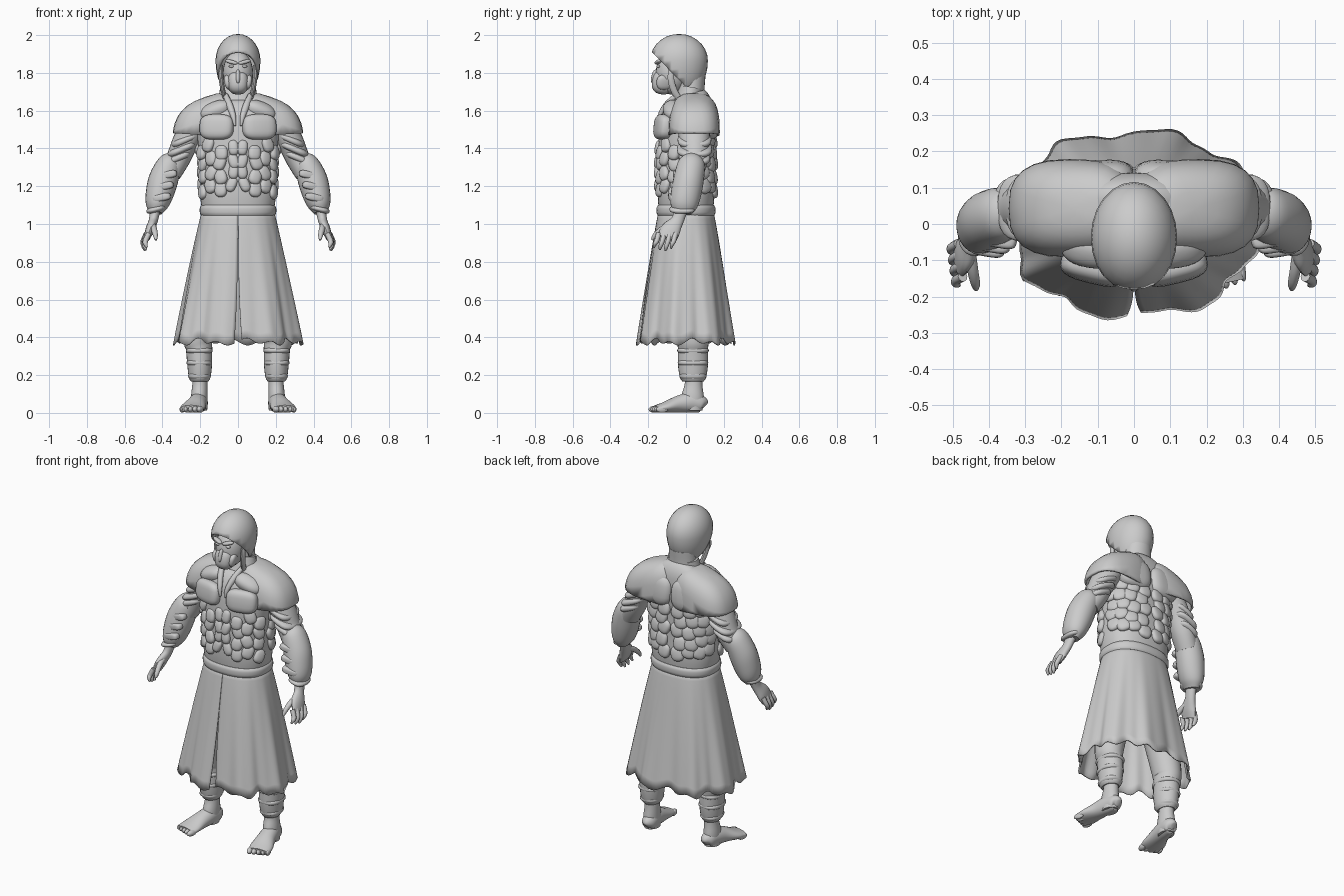
import bpy, bmesh, math, random
from mathutils import Vector, Euler

random.seed(4)
if "Cube" in bpy.data.objects:
    bpy.data.objects.remove(bpy.data.objects["Cube"])

grey = bpy.data.materials.new("plain grey")
grey.use_nodes = True
grey.diffuse_color = (0.6, 0.6, 0.6, 1)
grey.node_tree.nodes["Principled BSDF"].inputs["Base Color"].default_value = (0.6, 0.6, 0.6, 1)


def finish(name, bm, mirror=False, thick=0):
    bmesh.ops.recalc_face_normals(bm, faces=bm.faces)
    me = bpy.data.meshes.new(name)
    bm.to_mesh(me)
    bm.free()
    me.materials.append(grey)
    me.shade_smooth()
    me.set_sharp_from_angle(angle=math.radians(45))
    ob = bpy.data.objects.new(name, me)
    bpy.context.scene.collection.objects.link(ob)
    if thick:
        mod = ob.modifiers.new("Thickness", 'SOLIDIFY')
        mod.thickness, mod.offset = thick, 0
    if mirror:
        ob.modifiers.new("Mirror", 'MIRROR')
    return ob


def blob(bm, loc, size, rot=(0, 0, 0), power=1.0):
    """Rounded block: a sphere pushed towards a box as power drops."""
    new = bmesh.ops.create_uvsphere(bm, u_segments=24, v_segments=14, radius=1)["verts"]
    turn = Euler([math.radians(a) for a in rot]).to_matrix()
    for v in new:
        p = Vector([math.copysign(abs(c) ** power, c) * s for c, s in zip(v.co, size)])
        v.co = turn @ p + Vector(loc)
    return new


def single(name, loc, size, rot=(0, 0, 0), power=1.0, mirror=False):
    bm = bmesh.new()
    blob(bm, loc, size, rot, power)
    return finish(name, bm, mirror)


def cut(bm, point, normal):
    bmesh.ops.bisect_plane(bm, geom=bm.verts[:] + bm.edges[:] + bm.faces[:], plane_co=point,
                           plane_no=normal, clear_outer=True)


def spline(pts, t):
    i = min(int(t), len(pts) - 2)
    f = t - i
    a, b, c, d = (pts[max(0, min(len(pts) - 1, i + k))] for k in (-1, 0, 1, 2))
    return [0.5 * (2*q + (r-p)*f + (2*p-5*q+4*r-s)*f*f + (3*q-p-3*r+s)*f**3)
            for p, q, r, s in zip(a, b, c, d)]


def tube(bm, pts, ref=(0, 1, 0), steps=5, seg=24, power=1.0):
    """Loft of ellipses: each point is x, y, z, radius across, radius along ref."""
    n = (len(pts) - 1) * steps
    rows = [spline(pts, i / steps) for i in range(n + 1)]
    loops = []
    for i, r in enumerate(rows):
        t = Vector(rows[min(n, i + 1)][:3]) - Vector(rows[max(0, i - 1)][:3])
        side = t.cross(Vector(ref)).normalized()
        other = side.cross(t).normalized()
        loop = []
        for k in range(seg):
            a = math.tau * k / seg
            c, s = (math.copysign(abs(q) ** power, q) for q in (math.cos(a), math.sin(a)))
            loop.append(bm.verts.new(Vector(r[:3]) + side * c * r[3] + other * s * r[4]))
        loops.append(loop)
    for lo, hi in zip(loops, loops[1:]):
        for k in range(seg):
            m = (k + 1) % seg
            bm.faces.new((lo[k], lo[m], hi[m], hi[k]))
    bm.faces.new(loops[0])
    bm.faces.new(loops[-1])


def loft(name, pts, mirror=False, **kw):
    bm = bmesh.new()
    tube(bm, pts, **kw)
    return finish(name, bm, mirror)


# Torso, neck and belt
loft("torso", [(0, 0, 1.05, .185, .14), (0, 0, 1.15, .2, .15), (0, 0, 1.3, .195, .148),
               (0, 0, 1.45, .215, .145), (0, .015, 1.56, .22, .14), (0, .04, 1.64, .17, .1),
               (0, .03, 1.69, .09, .07)], seg=48, power=.85)
loft("neck", [(0, .03, 1.6, .1, .09), (0, .03, 1.68, .085, .068), (0, .03, 1.78, .08, .073)])
loft("collar", [(0, .02, 1.62, .13, .1), (0, .02, 1.67, .105, .075), (0, .028, 1.725, .094, .066)])
loft("belt", [(0, 0, 1.045, .195, .15), (0, 0, 1.06, .202, .156), (0, 0, 1.085, .202, .156),
              (0, 0, 1.1, .193, .148)], seg=48, power=.85)
loft("lapel", [(.065, -.05, 1.68, .014, .015), (.045, -.105, 1.63, .018, .015),
               (.025, -.14, 1.57, .014, .012), (.016, -.15, 1.52, .006, .006)], True, seg=10)

# Chest, shoulder blade and belly plates
single("chest_plate", (.112, -.118, 1.513), (.092, .045, .068), (-6, 0, 14), .65, True)
single("collar_plate", (.12, -.07, 1.6), (.085, .05, .045), (28, 22, 10), .85, True)
single("shoulder_blade", (.1, .115, 1.54), (.103, .058, .095), (6, 0, -6), .7, True)


def scale_plate(bm, angle, z, width, height, spin):
    a = math.radians(angle)
    rx, ry = (.195, .147) if z < 1.36 else (.205, .144)
    c, s = math.cos(a), math.sin(a)
    p = [math.copysign(abs(q) ** .85, q) for q in (c, s)]
    facing = math.degrees(math.atan2(s * rx, c * ry))
    blob(bm, (p[0] * rx, p[1] * ry, z), (.022, width, height),
         (random.uniform(-spin, spin), -10, facing), .8)


belly, back = bmesh.new(), bmesh.new()
for row in range(4):
    for col, angle in enumerate((-83, -66, -45, -22)):
        z = 1.41 - row * .07 - (col % 2) * .025 + random.uniform(-.012, .012)
        scale_plate(belly, angle + random.uniform(-3, 3), z, .027 + .007 * (col > 0), .041, 30)
for row in range(5):
    for col in range(4):
        z = 1.45 - row * .065 + col * .008 + random.uniform(-.01, .01)
        scale_plate(back, 80 - col * 21 - (row % 2) * 5, z, .041, .044, 24)
finish("belly_plates", belly, True)
finish("back_plates", back, True)

# Shoulder caps, sloping outwards and cut flat underneath
bm = bmesh.new()
for v in blob(bm, (.17, .043, 1.49), (.172, .13, .178), power=.72):
    v.co.z -= .35 * (v.co.x - .17)
cut(bm, (.25, 0, 1.475), (.06, 0, -1))
finish("shoulder_cap", bm, True, .012)

# Arms with wraps
loft("upper_arm", [(.21, .04, 1.55, .08, .09), (.275, .045, 1.44, .07, .08),
                   (.315, .045, 1.35, .064, .072), (.36, .03, 1.27, .06, .065)], True)
wraps = bmesh.new()
for x, z, r in ((.278, 1.445, .08), (.298, 1.395, .083), (.316, 1.35, .074)):
    blob(wraps, (x, .045, z), (r, r + .01, .022), (0, 24, 0), .7)
finish("upper_arm_wraps", wraps, True)
loft("forearm", [(.34, .035, 1.36, .03, .035), (.36, .03, 1.325, .062, .07), (.393, .015, 1.24, .078, .08),
                 (.415, 0, 1.16, .074, .08), (.43, -.012, 1.1, .06, .072),
                 (.437, -.02, 1.06, .036, .05)], True)
bands = bmesh.new()
for x, y, z in ((.372, -.042, 1.26), (.39, -.055, 1.2), (.405, -.066, 1.14)):
    blob(bands, (x, y, z), (.05, .024, .02), (0, 12, 10), .6)
blob(bands, (.434, -.02, 1.078), (.053, .068, .018), (0, 15, 0), .8)
finish("forearm_bands", bands, True)

# Hands
hand = bmesh.new()
tube(hand, [(.437, -.025, 1.08, .028, .036), (.448, -.045, 1.02, .024, .034),
            (.466, -.08, .97, .024, .052), (.482, -.1, .925, .016, .05)], seg=16)
for i in range(4):
    y = -.055 - i * .03
    x = .484 - .004 * i
    low = .855 + abs(i - 1.3) * .012
    tube(hand, [(x, y, .95, .014, .014), (x + .018, y - .01, .91, .014, .013),
                (x + .018, y - .02, low + .02, .012, .011), (x + .01, y - .024, low, .005, .005)],
         seg=10, steps=3)
tube(hand, [(.452, -.07, 1.0, .016, .017), (.445, -.125, .975, .016, .015), (.437, -.165, .94, .013, .013),
            (.435, -.18, .915, .006, .006)], seg=10, steps=3)
finish("hand", hand, True)

# Skirt with eight broad folds, wavy hem and a narrow front slit
bm = bmesh.new()
cols, levels, grid = 144, 14, []
for j in range(levels + 1):
    t = j / levels
    line = []
    for i in range(cols + 1):
        a = math.pi / 2 + (i / cols * 2 - 1) * (math.pi - .003 - .04 * t ** 3)
        fold = 1 + t * (.05 * math.sin(8 * a + 3.4) + .012 * math.sin(21 * a))
        c, s = (math.copysign(abs(q) ** .88, q) for q in (math.cos(a), math.sin(a)))
        hem = t ** 4 * (.012 * math.sin(16 * a) - .01 * math.sin(8 * a + 3.4))
        line.append(bm.verts.new((c * fold * (.185 + .145 * t ** .9), s * fold * (.14 + .111 * t ** .9),
                                  1.075 - .7 * t + hem)))
    grid.append(line)
for lo, hi in zip(grid, grid[1:]):
    for i in range(cols):
        bm.faces.new((lo[i], lo[i + 1], hi[i + 1], hi[i]))
finish("skirt", bm, thick=.008)

# Legs, cuffs and feet
loft("trouser_leg", [(.1, 0, 1.0, .085, .1), (.15, .02, .7, .09, .1), (.208, .035, .42, .08, .088),
                     (.206, .037, .34, .07, .08), (.203, .037, .26, .066, .08),
                     (.203, .037, .19, .058, .07), (.203, .037, .165, .045, .055)], True)
cuffs = bmesh.new()
for z, r in ((.33, .071), (.265, .068), (.195, .059)):
    blob(cuffs, (.205, .037, z), (r, r + .013, .022), power=.8)
finish("trouser_cuffs", cuffs, True)
loft("ankle", [(.203, .04, .22, .038, .045), (.202, .04, .15, .04, .047), (.205, .035, .08, .044, .06),
               (.205, .035, .012, .042, .052)], True)
foot = bmesh.new()
tube(foot, [(.2, .1, .035, .012, .02), (.2, .085, .045, .038, .043), (.207, .03, .055, .047, .054),
            (.22, -.04, .046, .053, .045), (.238, -.11, .03, .066, .029), (.248, -.16, .021, .062, .02)],
     ref=(0, 0, 1))
for i in range(5):
    blob(foot, (.2 + i * .024, -.166 + i * .01, .019), (.017 - .0015 * i, .033, .018), (0, 0, 14))
finish("foot", foot, True)

# Hood, open along a slanted plane
bm = bmesh.new()
for v in blob(bm, (0, 0, 0), (1, 1, 1)):
    h = v.co.z
    v.co = Vector((v.co.x * .113, v.co.y * .147 - .037, 1.865 + h * (.135 if h > 0 else .2)))
cut(bm, (0, -.08, 1.81), (0, -.72, -.7))
finish("hood", bm, thick=.012)

# Face with mask, nose, brow, eyes and straps
single("face", (0, -.075, 1.8), (.08, .085, .115))
single("mask", (0, -.122, 1.75), (.055, .058, .064), (-8, 0, 0), .8)
single("mask_ridge", (0, -.165, 1.78), (.012, .018, .038), (-14, 0, 0), .8)
single("brow", (.035, -.148, 1.858), (.034, .014, .01), (0, -14, 18), .8, True)
single("eye", (.035, -.146, 1.835), (.014, .01, .008), mirror=True)
single("mask_cheek", (.05, -.115, 1.75), (.02, .042, .04), (0, 12, 12), .8, True)
loft("mask_strap", [(.09, -.07, 1.84, .01, .018), (.09, -.08, 1.77, .012, .018),
                    (.078, -.06, 1.7, .012, .018), (.065, -.025, 1.65, .01, .016)], True, seg=10)
